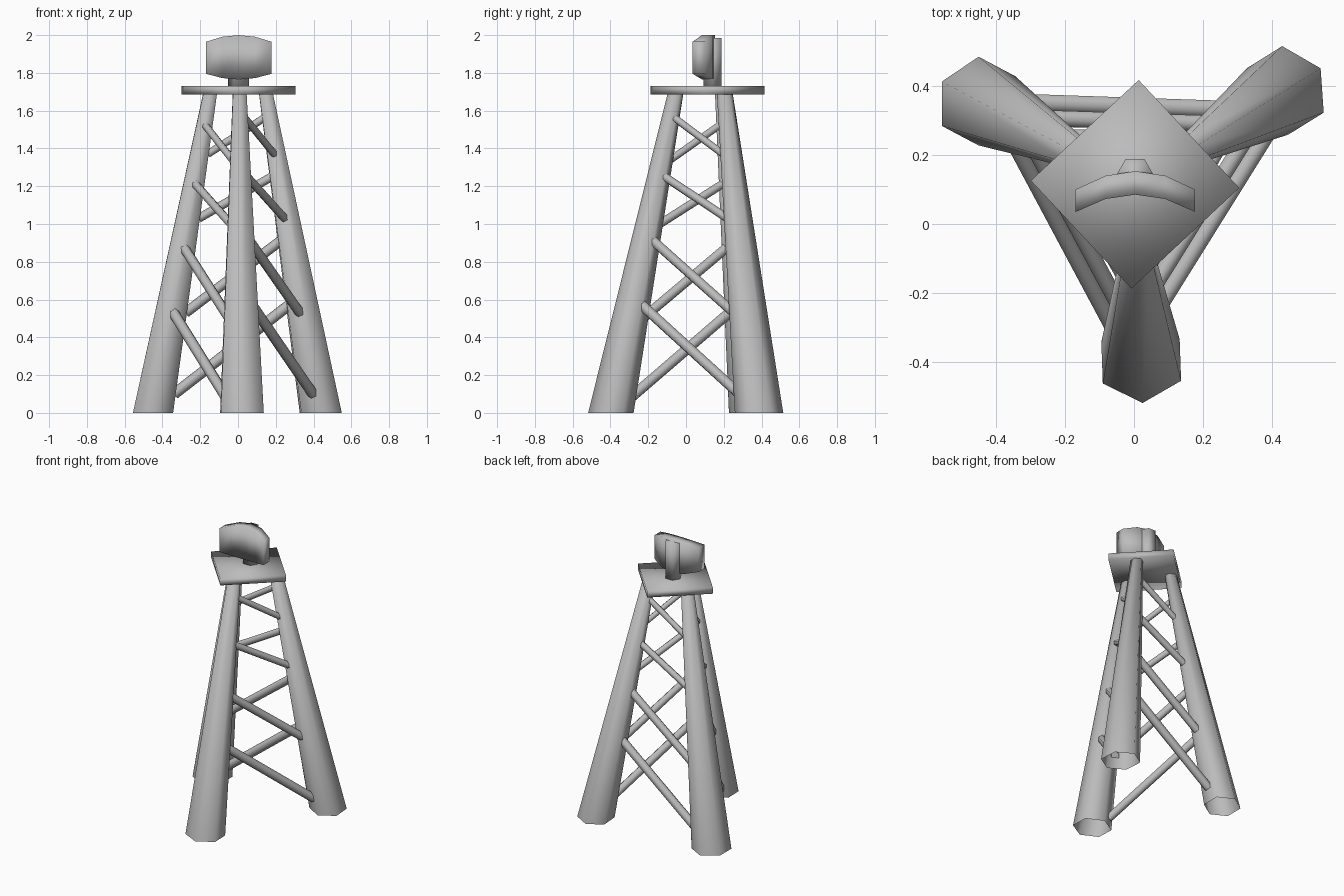
import bpy
from math import cos, sin, radians
from mathutils import Vector

if "Cube" in bpy.data.objects:
    bpy.data.objects.remove(bpy.data.objects["Cube"])

C = Vector((0.003, 0.115, 0))     # tower axis
PLATE_Z = 1.685
LEG_ANGLES = (-88, 32, 152)       # front, back right, back left
UP = Vector((0, 0, 1))

GREY = bpy.data.materials.new("grey")
GREY.diffuse_color = (0.5, 0.5, 0.5, 1)
GREY.use_nodes = True
GREY.node_tree.nodes["Principled BSDF"].inputs["Base Color"].default_value = GREY.diffuse_color


def add_mesh(name, verts, faces):
    mesh = bpy.data.meshes.new(name)
    mesh.from_pydata(verts, [], faces)
    mesh.shade_smooth()
    mesh.materials.append(GREY)
    ob = bpy.data.objects.new(name, mesh)
    bpy.context.collection.objects.link(ob)
    return ob


def polar(deg, r):
    return Vector((cos(radians(deg)), sin(radians(deg)), 0)) * r


def prism(name, a, b, ra, rb, n, start, squash=1, cap_a=True):
    """n-sided column with level ends; squash narrows the foot along start."""
    u, v = polar(start, 1), polar(start + 90, 1)
    angs = [radians(360 * i / n) for i in range(n)]
    verts = [a + (u * cos(t) * squash + v * sin(t)) * ra for t in angs]
    verts += [b + (u * cos(t) + v * sin(t)) * rb for t in angs]
    faces = [(i, (i + 1) % n, n + (i + 1) % n, n + i) for i in range(n)]
    faces.append(tuple(range(n, 2 * n)))
    if cap_a:
        faces.append(tuple(reversed(range(n))))
    return add_mesh(name, verts, faces)


def rod(name, a, b, r, n=6):
    """Round rod with square-cut ends."""
    axis = b - a
    bpy.ops.mesh.primitive_cylinder_add(vertices=n, radius=r, depth=axis.length,
                                        location=(a + b) / 2)
    ob = bpy.context.object
    ob.name = name
    ob.rotation_euler = axis.to_track_quat('Z', 'Y').to_euler()
    ob.data.materials.append(GREY)
    bpy.ops.object.shade_smooth_by_angle(angle=radians(65))


def leg_axis(k, z):
    """Centre and radius of leg k at height z."""
    t = z / PLATE_Z
    p = C + polar(LEG_ANGLES[k % 3], 0.513 - 0.341 * t)
    p.z = z
    return p, 0.131 - 0.089 * t


# Tapered six-sided legs, open underneath
for k, name in enumerate(("front_leg", "back_right_leg", "back_left_leg")):
    a, ra = leg_axis(k, 0)
    b, rb = leg_axis(k, PLATE_Z)
    prism(name, a, b, ra, rb, 6, LEG_ANGLES[k], squash=0.92, cap_a=False)

# Four parallel diagonal braces on each of the three sides
LEVELS = ((0.57, 0.10, 0.029), (0.91, 0.53, 0.027),
          (1.25, 1.03, 0.023), (1.56, 1.37, 0.02))
SIDES = (("right", 0, 0), ("back", 0, -0.02), ("left", -0.04, 0))
for k, (side, shift, inset) in enumerate(SIDES):
    normal = polar(LEG_ANGLES[k] + 60, 1)
    along = polar(LEG_ANGLES[k] + 150, 1)
    for i, (high, low, r) in enumerate(LEVELS):
        a, ra = leg_axis(k, high + shift)
        b, rb = leg_axis(k + 1, low + shift)
        a += normal * (ra * 0.28 + inset) + along * ra * 0.7
        b += normal * (rb * 0.18 + inset) - along * rb * 0.75
        rod(f"{side}_brace_{i + 1}", a, b, r)

# Square platform
prism("platform", C + UP * PLATE_Z, C + UP * 1.73, 0.302, 0.302, 4, -2)

# Six-sided post behind the panel
post = Vector((0.003, 0.14, 0))
prism("post", post + UP * 1.73, post + UP * 1.985, 0.055, 0.055, 6, 0)

# Curved panel: bowed block with inward-facing shading
N = 4
verts = []
for i in range(N + 1):
    u = 2 * i / N - 1
    bow = 1 - u * u
    x = 0.004 + 0.173 * u
    yf, yb = 0.035 + 0.05 * bow, 0.10 + 0.053 * bow
    zl, zh = 1.795 - 0.03 * bow, 1.965 + 0.035 * bow
    verts += [(x, yf, zl), (x, yb, zl), (x, yb, zh), (x, yf, zh)]
faces = [(4 * i + j, 4 * i + (j + 1) % 4, 4 * i + 4 + (j + 1) % 4, 4 * i + j + 4)
         for i in range(N) for j in range(4)]
faces += [(3, 2, 1, 0), (4 * N, 4 * N + 1, 4 * N + 2, 4 * N + 3)]
add_mesh("panel", verts, [f[::-1] for f in faces])
